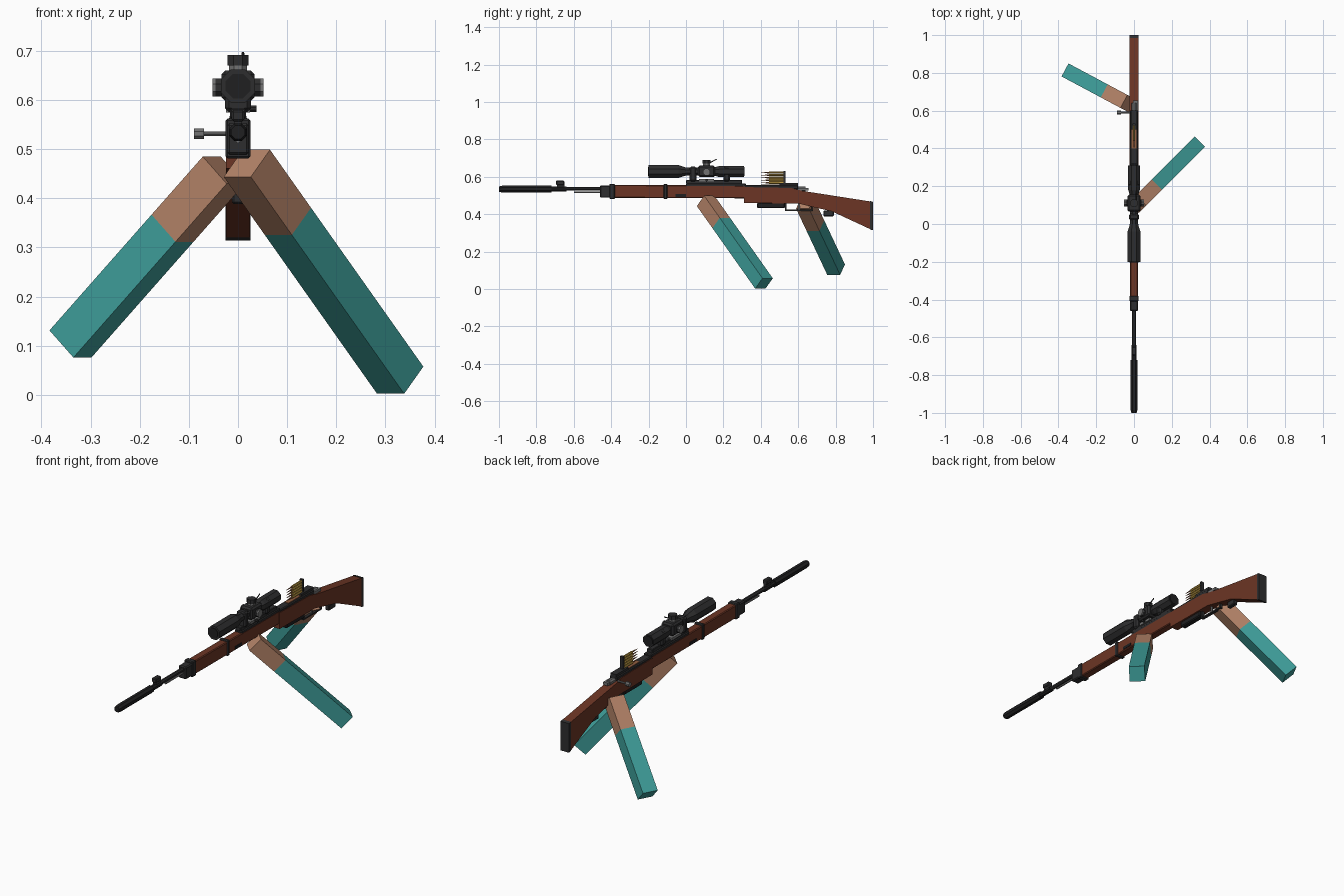
import bpy, bmesh, math
from mathutils import Vector, Matrix

cube = bpy.data.objects.get("Cube")
if cube:
    bpy.data.objects.remove(cube, do_unlink=True)


def material(name, r, g, b):
    m = bpy.data.materials.new(name)
    m.use_nodes = True
    m.diffuse_color = (r, g, b, 1)
    m.node_tree.nodes["Principled BSDF"].inputs["Base Color"].default_value = (r, g, b, 1)
    return m


WOOD = material("walnut_wood", 0.15, 0.036, 0.018)
DARK = material("dark_metal", 0.027, 0.027, 0.028)
BLACK = material("black_metal", 0.014, 0.014, 0.015)
GREY = material("grey_steel", 0.17, 0.17, 0.17)
BRASS = material("brass", 0.46, 0.29, 0.05)
COPPER = material("copper", 0.28, 0.11, 0.05)
SKIN = material("skin", 0.46, 0.23, 0.14)
TEAL = material("teal_sleeve", 0.05, 0.35, 0.33)


def finish(name, bm, mat):
    bmesh.ops.recalc_face_normals(bm, faces=bm.faces)
    me = bpy.data.meshes.new(name)
    bm.to_mesh(me)
    bm.free()
    me.materials.append(mat)
    ob = bpy.data.objects.new(name, me)
    bpy.context.collection.objects.link(ob)
    return ob


def box(name, mat, x, y, z, bevel=0):
    """Box from (min, max) ranges, optionally chamfered."""
    bm = bmesh.new()
    size = [b - a for a, b in (x, y, z)]
    mid = [(a + b) / 2 for a, b in (x, y, z)]
    bmesh.ops.create_cube(bm, size=1, matrix=Matrix.Translation(mid) @ Matrix.Diagonal((*size, 1)))
    if bevel:
        bmesh.ops.bevel(bm, geom=bm.edges[:], offset=bevel, segments=1, affect='EDGES')
    return finish(name, bm, mat)


def rod(name, mat, start, end, r1, r2=None, sides=8):
    """Faceted cylinder or cone between two points."""
    a, b = Vector(start), Vector(end)
    d = b - a
    turn = d.to_track_quat('Z', 'Y').to_matrix().to_4x4()
    bm = bmesh.new()
    bmesh.ops.create_cone(bm, cap_ends=True, segments=sides, radius1=r1,
                          radius2=r1 if r2 is None else r2, depth=d.length,
                          matrix=Matrix.Translation((a + b) / 2) @ turn
                          @ Matrix.Rotation(math.pi / sides, 4, 'Z'))
    return finish(name, bm, mat)


def tube(name, mat, y0, y1, z, r1, r2=None, sides=8):
    return rod(name, mat, (0, y0, z), (0, y1, z), r1, r2, sides)


def side_profile(name, mat, pts, half, bevel=0):
    """Side outline (y, z) extruded across x."""
    bm = bmesh.new()
    face = bm.faces.new([bm.verts.new((-half, y, z)) for y, z in pts])
    ext = bmesh.ops.extrude_face_region(bm, geom=[face])
    bmesh.ops.translate(bm, vec=(2 * half, 0, 0),
                        verts=[v for v in ext["geom"] if isinstance(v, bmesh.types.BMVert)])
    if bevel:
        bmesh.ops.bevel(bm, geom=bm.edges[:], offset=bevel, segments=1, affect='EDGES')
    return finish(name, bm, mat)


# Wooden stock, forend and butt
side_profile("forend", WOOD, [(-0.39, 0.487), (0.32, 0.485), (0.32, 0.553), (-0.39, 0.557)], 0.021, 0.004)
side_profile("stock", WOOD, [(0.31, 0.46), (0.6, 0.457), (0.78, 0.415), (0.985, 0.32),
                             (0.985, 0.468), (0.62, 0.525), (0.56, 0.54), (0.31, 0.545)], 0.024)
side_profile("butt_plate", DARK, [(0.985, 0.318), (1.0, 0.314), (1.0, 0.466), (0.985, 0.47)], 0.025)

# Forend metalwork
box("nose_cap", DARK, (-0.022, 0.022), (-0.46, -0.395), (0.488, 0.553), 0.005)
for i, (y, w) in enumerate([(-0.395, 0.03), (-0.11, 0.02)]):
    box(f"barrel_band_{i}", DARK, (-0.025, 0.025), (y - w / 2, y + w / 2), (0.481, 0.562), 0.004)
for s in (-1, 1):
    box("sling_slot", BLACK, (s * 0.022 - 0.002, s * 0.022 + 0.002), (-0.055, 0.0), (0.493, 0.508))

# Barrel, muzzle tube and front sight
tube("barrel", DARK, -0.72, 0.3, 0.536, 0.011)
tube("cleaning_rod", GREY, -0.6, -0.4, 0.517, 0.005, sides=6)
tube("muzzle_tube", BLACK, -0.985, -0.72, 0.534, 0.0195)
tube("muzzle_tip", BLACK, -1.0, -0.985, 0.534, 0.015, 0.0195)
tube("muzzle_collar", BLACK, -0.72, -0.64, 0.534, 0.014)
box("front_sight_base", DARK, (-0.008, 0.008), (-0.69, -0.65), (0.54, 0.56))
box("front_sight_hood", DARK, (-0.013, 0.013), (-0.695, -0.65), (0.556, 0.579), 0.004)

# Receiver, bolt and magazine
box("receiver", DARK, (-0.02, 0.02), (0.0, 0.32), (0.545, 0.565), 0.004)
box("receiver_rear", DARK, (-0.021, 0.021), (0.3, 0.6), (0.532, 0.555), 0.004)
box("clip_guide", DARK, (-0.017, 0.017), (0.5, 0.6), (0.55, 0.567))
box("ejection_port", COPPER, (-0.012, 0.012), (0.4, 0.5), (0.55, 0.558))
tube("bolt_body", GREY, 0.57, 0.64, 0.535, 0.014)
box("safety_lever", GREY, (-0.006, 0.02), (0.6, 0.655), (0.526, 0.541))
rod("bolt_handle", GREY, (-0.01, 0.59, 0.531), (-0.07, 0.59, 0.531), 0.005)
rod("bolt_knob", GREY, (-0.069, 0.59, 0.531), (-0.09, 0.59, 0.531), 0.012)
box("magazine_floor", BLACK, (-0.016, 0.016), (0.38, 0.53), (0.432, 0.462), 0.005)
box("trigger_guard", DARK, (-0.008, 0.008), (0.53, 0.68), (0.417, 0.424))
box("guard_post", DARK, (-0.008, 0.008), (0.672, 0.68), (0.417, 0.45))
box("guard_front", DARK, (-0.008, 0.008), (0.53, 0.538), (0.417, 0.46))
box("trigger", GREY, (-0.004, 0.004), (0.6, 0.61), (0.424, 0.46))
box("sling_mount", DARK, (-0.012, 0.012), (0.735, 0.79), (0.388, 0.42), 0.004)

# Stripper clip with stacked cartridges
for i in range(5):
    z = 0.568 + i * 0.0135
    tube("cartridge_case", BRASS, 0.445, 0.528, z, 0.0065, sides=6)
    tube("bullet", COPPER, 0.4, 0.445, z, 0.001, 0.0045, sides=6)
box("stripper_clip", DARK, (-0.009, 0.009), (0.522, 0.533), (0.558, 0.632))

# Scope mount
box("mount_rail", DARK, (-0.016, 0.016), (0.0, 0.3), (0.562, 0.583), 0.003)
for y in (0.02, 0.2):
    box("mount_ring", DARK, (-0.026, 0.026), (y, y + 0.035), (0.575, 0.654), 0.008)
box("mount_clamp", GREY, (-0.024, 0.024), (0.07, 0.15), (0.574, 0.588))
rod("clamp_screw", DARK, (0.0, 0.11, 0.582), (0.038, 0.11, 0.582), 0.007)

# Scope body: stacked tubes along the sight line
AXIS = 0.628
for name, y0, y1, r1, r2 in [
        ("objective_bell", -0.2, -0.04, 0.037, 0.037),
        ("objective_taper", -0.04, 0.0, 0.037, 0.023),
        ("scope_tube", 0.0, 0.2, 0.023, 0.023),
        ("eyepiece_taper", 0.15, 0.18, 0.023, 0.033),
        ("eyepiece", 0.18, 0.31, 0.033, 0.033)]:
    tube(name, DARK, y0, y1, AXIS, r1, r2)
for y in (-0.203, 0.307):
    tube("lens", BLACK, y, y + 0.006, AXIS, 0.027)

# Scope turrets and focus lever
box("turret_block", DARK, (-0.034, 0.034), (0.065, 0.155), (0.598, 0.66), 0.008)
rod("top_turret", GREY, (0, 0.11, 0.655), (0, 0.11, 0.67), 0.02)
rod("top_turret_cap", DARK, (0, 0.11, 0.67), (0, 0.11, 0.691), 0.023)
for s in (-1, 1):
    rod("side_turret", DARK, (s * 0.03, 0.11, 0.625), (s * 0.046, 0.11, 0.625), 0.02)
    rod("side_turret_cap", GREY, (s * 0.046, 0.11, 0.625), (s * 0.052, 0.11, 0.625), 0.02)
rod("focus_lever", DARK, (0.01, 0.1, 0.66), (0.01, 0.165, 0.695), 0.003, sides=6)


# Blocky arms: a bare hand section and a sleeve section
def arm(side, top, flat_dir, length, hand=0.167, width=0.078):
    h = Vector((*flat_dir, 0)).normalized()
    up = Vector((0, 0, 1))
    d, u = (h - up).normalized(), (h + up).normalized()
    basis = Matrix((h.cross(up), u, d)).transposed().to_4x4()
    for part, mat, a, b in [("hand", SKIN, 0, hand), ("sleeve", TEAL, hand, length)]:
        ob = box(f"{side}_{part}", mat, (-width / 2, width / 2), (-width / 2, width / 2), (a, b))
        ob.data.transform(Matrix.Translation(top) @ basis)


arm("left", (0.018, 0.105, 0.471), (1, 1), 0.624)
arm("right", (-0.029, 0.636, 0.457), (-0.88, 0.47), 0.5)
